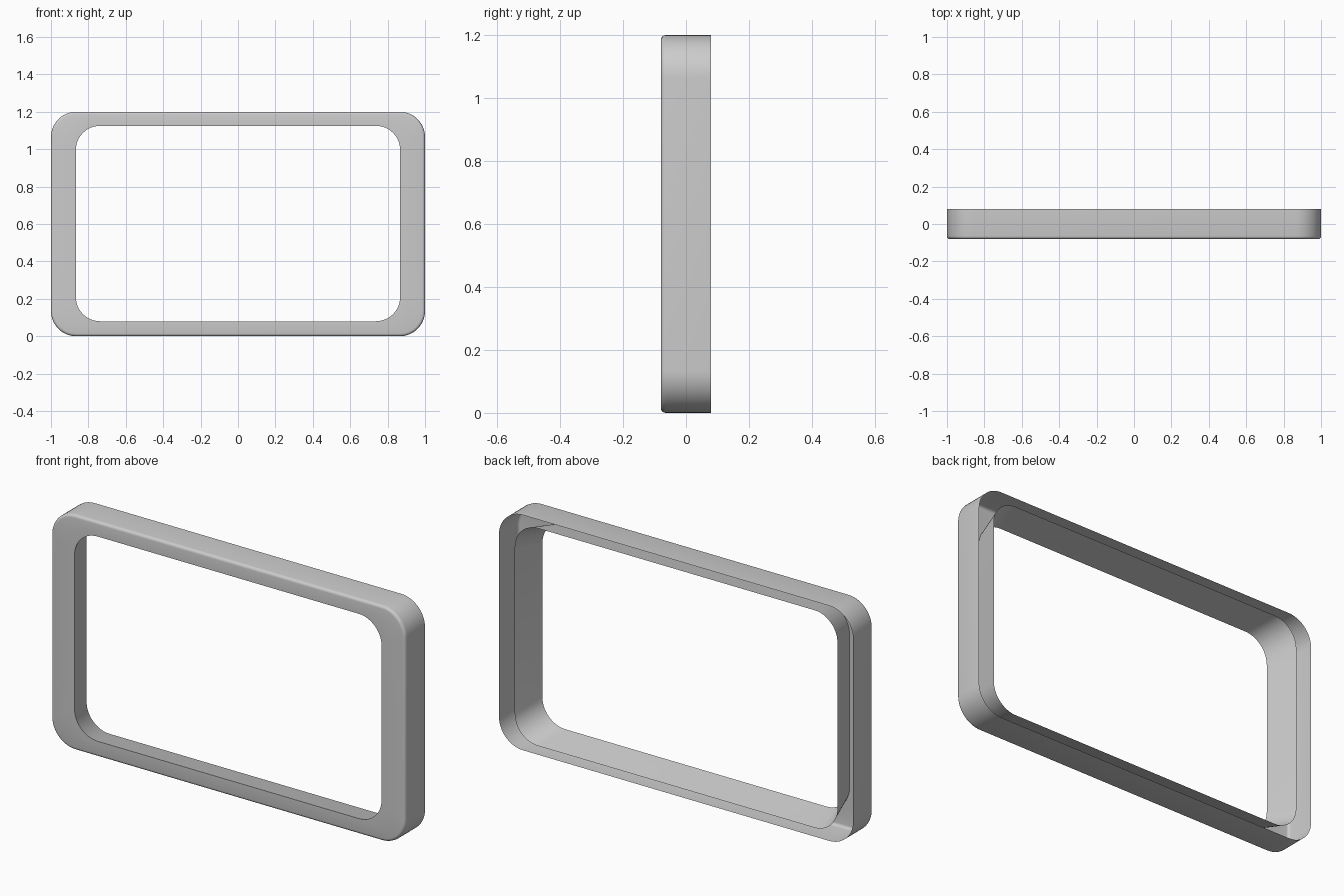
import bpy, bmesh, math

if "Cube" in bpy.data.objects:
    bpy.data.objects.remove(bpy.data.objects["Cube"])

SEG = 12  # steps per rounded corner


def loop(bm, hx, z0, z1, r, y):
    """Rounded rectangle of vertices in the plane at depth y."""
    verts = []
    corners = [(hx - r, z1 - r), (-hx + r, z1 - r), (-hx + r, z0 + r), (hx - r, z0 + r)]
    for i, (cx, cz) in enumerate(corners):
        for k in range(SEG + 1):
            a = math.pi / 2 * (i + k / SEG)
            verts.append(bm.verts.new((cx + r * math.cos(a), y, cz + r * math.sin(a))))
    return verts


bm = bmesh.new()
rings = [loop(bm, 1.0, 0.0, 1.2, 0.135, 0.08)]        # open back rim
b = 0.015                                             # rounded front outer edge
for k in range(5):
    a = math.pi / 2 * k / 4
    d = b * (1 - math.cos(a))
    rings.append(loop(bm, 1 - d, d, 1.2 - d, 0.135 - d, -0.08 + b - b * math.sin(a)))
rings.append(loop(bm, 0.867, 0.08, 1.125, 0.13, -0.08))   # edge of front opening
rings.append(loop(bm, 0.911, 0.045, 1.155, 0.13, 0.08))   # flared inner wall

# Skin between neighbouring rings; the back channel stays open
for p, q in zip(rings, rings[1:]):
    n = len(p)
    for i in range(n):
        j = (i + 1) % n
        bm.faces.new((p[i], p[j], q[j], q[i]))
bmesh.ops.recalc_face_normals(bm, faces=bm.faces)
# Outer wall must face outward
bm.faces.ensure_lookup_table()
f = bm.faces[0]
f.normal_update()
c = f.calc_center_median()
if f.normal.x * c.x + f.normal.z * (c.z - 0.6) < 0:
    bmesh.ops.reverse_faces(bm, faces=bm.faces)

mesh = bpy.data.meshes.new("screen_frame")
bm.to_mesh(mesh)
bm.free()
frame = bpy.data.objects.new("screen_frame", mesh)
bpy.context.collection.objects.link(frame)
bpy.context.view_layer.objects.active = frame
frame.select_set(True)
bpy.ops.object.shade_smooth_by_angle(angle=math.radians(35))
